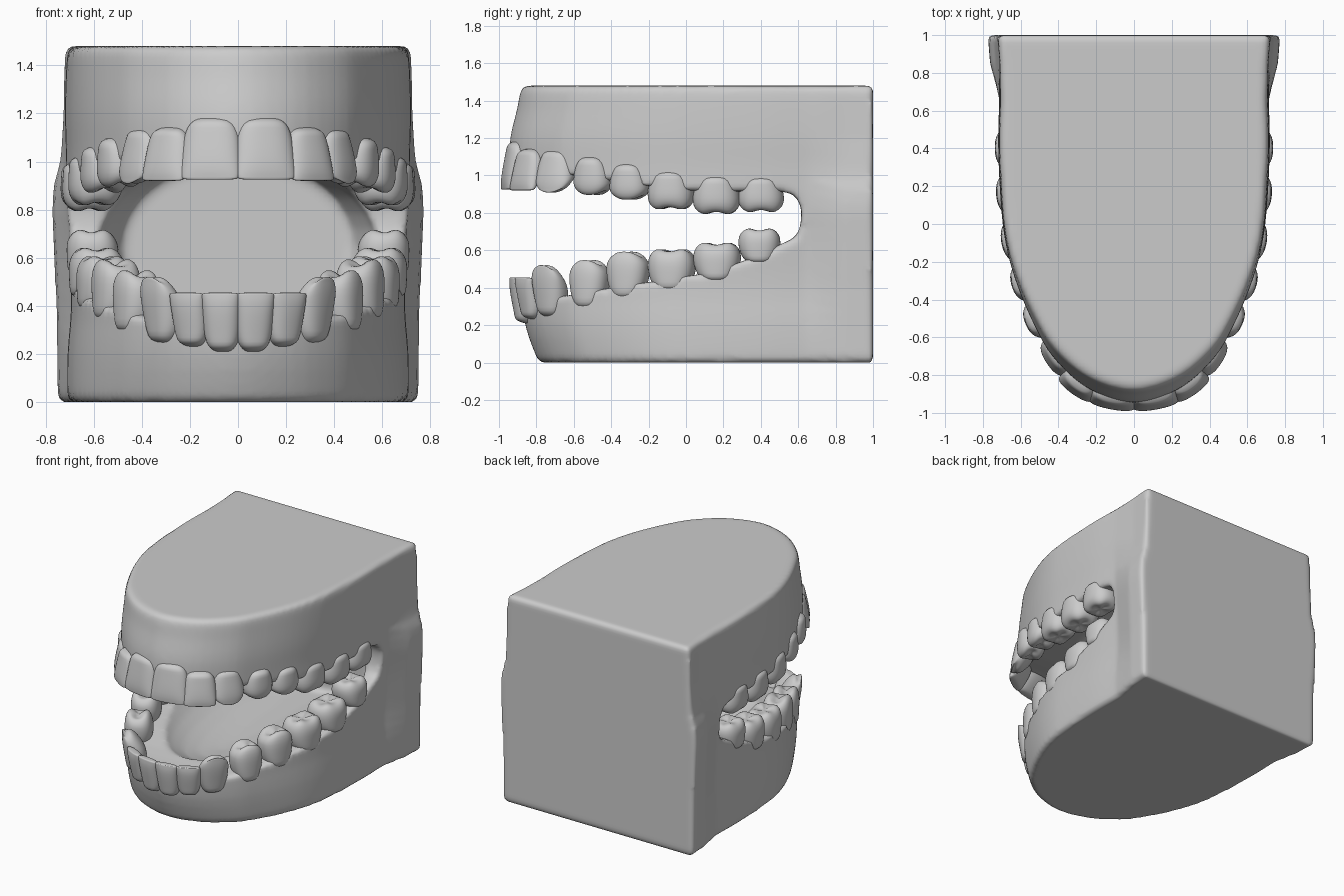
import bpy, bmesh, math
from mathutils import Vector

if "Cube" in bpy.data.objects:
    bpy.data.objects.remove(bpy.data.objects["Cube"])


def smooth_path(pts, n):
    """Catmull-Rom through points, n samples per span."""
    p = [Vector(q) for q in pts]
    p = [2 * p[0] - p[1]] + p + [2 * p[-1] - p[-2]]
    out = []
    for i in range(1, len(p) - 2):
        a, b, c, d = p[i - 1:i + 3]
        for k in range(n):
            t = k / n
            out.append(0.5 * (2 * b + (c - a) * t + (2 * a - 5 * b + 4 * c - d) * t * t
                              + (3 * b - a - 3 * c + d) * t ** 3))
    return out + [p[-2]]


def half_arch(pts, n):
    """Half outline ending on the centre line with a level tangent."""
    path = smooth_path(pts + [(-pts[-2][0], pts[-2][1])], n)[:-n]
    return [(p.x, p.y) for p in path[:-1]] + [(0, path[-1].y)]


def both_sides(half):
    return half + [(-x, y) for x, y in reversed(half) if x > 1e-5]


def new_object(name, bm):
    bmesh.ops.recalc_face_normals(bm, faces=bm.faces)
    for f in bm.faces:
        f.smooth = True
    me = bpy.data.meshes.new(name)
    bm.to_mesh(me)
    bm.free()
    ob = bpy.data.objects.new(name, me)
    bpy.context.collection.objects.link(ob)
    return ob


def loft(bm, rings):
    vs = [[bm.verts.new(p) for p in r] for r in rings]
    for a, b in zip(vs, vs[1:]):
        for i in range(len(a)):
            j = (i + 1) % len(a)
            bm.faces.new((a[i], a[j], b[j], b[i]))
    return vs


def capped_loft(name, rings):
    bm = bmesh.new()
    vs = loft(bm, rings)
    bm.faces.new(vs[0])
    bm.faces.new(vs[-1])
    return new_object(name, bm)


# Dental arch outline, right half, back to front
front_arch = [(.73, .4), (.715, .1), (.69, -.1), (.635, -.3), (.54, -.52), (.43, -.7), (.24, -.86), (0, -.93)]

# Gum block: arch outline lofted through height (z, front y, width factor), with back half widths
levels = smooth_path([(0, -.775, .95), (.03, -.80, .97), (.2, -.86, .97), (.4, -.885, .95), (.65, -.91, .96),
                      (.85, -.93, .98), (1.05, -.945, .98), (1.2, -.94, .985), (1.35, -.905, .98),
                      (1.45, -.885, .97), (1.48, -.86, .95)], 3)
backs = [(0, .74), (.03, .752), (.4, .757), (.8, .775), (.9, .77), (1.0, .74), (1.2, .727), (1.45, .722), (1.48, .71)]
rings = []
for z, front, k in levels:
    for (z0, b0), (z1, b1) in zip(backs, backs[1:]):
        if z0 <= z <= z1 + 1e-4:
            back = b0 + (b1 - b0) * (z - z0) / (z1 - z0)
    half = [(back, 1.0), (back - .012, .85)]
    half += half_arch([(.725 * k, .65)] + [(x * k, y) for x, y in front_arch], 4)
    half = [(x, y * (front / -.93) if y < 0 else y) for x, y in half]
    rings.append([(x, y, z) for x, y in both_sides(half)])
gums = capped_loft("gum_block", rings)

# Bite opening: side profile cut straight across
bite = smooth_path([(-1.2, 1.07), (-.9, 1.06), (-.6, 1.0), (-.2, .945), (.1, .915), (.48, .915), (.58, .89),
                    (.615, .82), (.61, .73), (.58, .67), (.5, .63), (.4, .58), (.15, .49), (-.1, .445),
                    (-.4, .40), (-.7, .35), (-1.2, .33)], 3)
bite_cutter = capped_loft("bite_cutter", [[(x, p.x, p.y) for p in bite] for x in (-1, 1)])

# Mouth cavity: domed palate and floor, narrowing to a flat throat wall
BACK_Y = .85
inner = half_arch([(.48, BACK_Y), (.59, .58), (.56, .3), (.53, 0), (.46, -.3), (.35, -.53), (.2, -.69), (0, -.75)], 3)
rings = []
for i in range(17):
    u = .99 * math.sin(math.pi * (i / 16 - .5))
    s = math.sqrt(1 - u * u)
    ring = []
    for x, y in both_sides(inner):
        yy = BACK_Y + (y - BACK_Y) * s ** .3
        ring.append((x * s, yy, .65 + u * .36 * (1 + .12 * (BACK_Y - yy))))
    rings.append(ring)
cavity_cutter = capped_loft("cavity_cutter", rings)

for cutter in (bite_cutter, cavity_cutter):
    cutter.hide_render = True
    cutter.display_type = 'WIRE'
    m = gums.modifiers.new("cut", 'BOOLEAN')
    m.operation = 'DIFFERENCE'
    m.solver = 'EXACT'
    m.object = cutter
m = gums.modifiers.new("remesh", 'REMESH')
m.mode = 'VOXEL'
m.voxel_size = .019
m.use_smooth_shade = True
m = gums.modifiers.new("soften", 'SMOOTH')
m.factor = .5
m.iterations = 4

# Crown sections from root to tip: (height, width, depth) for incisors, canines, cheek teeth
INCISOR = [(-.08, .35, .4), (0, .64, .6), (.1, .84, .8), (.3, .97, .95), (.6, 1, .9), (.85, 1.01, .62),
           (.97, .99, .42), (1, .9, .3)]
CANINE = [(-.08, .35, .4), (0, .6, .6), (.12, .82, .8), (.35, .97, .95), (.6, 1, .9), (.82, .95, .66),
          (.95, .8, .45), (1, .6, .3)]
CHEEK = [(-.1, .4, .5), (0, .62, .7), (.15, .85, .88), (.42, 1, 1), (.68, 1.02, .98), (.88, .92, .86),
         (1, .72, .64), (.95, .4, .3)]
SECTIONS = (INCISOR, CANINE, CHEEK, CHEEK)
CUSP = (0, .1, .12, 0)


def add_tooth(bm, pos, nrm, width, depth, root, tip, kind):
    h = tip - root
    tan = Vector((-nrm.y, nrm.x))
    lean = .045 if kind < 2 else .012
    rings = []
    for t, w, d in SECTIONS[kind]:
        inset = lean * (1 - t) + (.05 if t < 0 else 0)
        if t > .6:                            # outer face rolls in toward the tip
            inset += .015 if kind < 2 and t > .9 else depth * (1 - d) * (.1 if kind < 2 else .5)
        ring = []
        for k in range(24):
            a = math.tau * k / 24
            c, s = math.cos(a), math.sin(a)
            px = math.copysign(abs(c) ** .83, c) * width * w / 2
            py = (math.copysign(abs(s) ** .83, s) - 1) * depth * d / 2 - inset
            z = root + t * h
            if t > .8:                        # pointed canines, cusps on the cheek teeth
                z -= h * (CUSP[kind] * c * c + (.035 * math.cos(4 * a) if kind == 3 else 0))
            q = pos + tan * px + nrm * py
            ring.append((q.x, q.y, z))
        rings.append(ring)
    vs = loft(bm, rings)
    bm.faces.new(vs[0])
    mid = sum((v.co for v in vs[-1]), Vector()) / 24
    if kind >= 2:
        mid.z -= h * .03
    cap = bm.verts.new(mid)
    for i in range(24):
        bm.faces.new((vs[-1][i], vs[-1][(i + 1) % 24], cap))


def tooth_row(name, teeth):
    """teeth: (outer x, outer y, width, root z, tip z), front to back"""
    bm = bmesh.new()
    depths = (.13, .13, .16, .19, .2, .23, .24, .22)
    kinds = (0, 0, 1, 2, 2, 3, 3, 3)
    pts = [Vector(t[:2]) for t in teeth]
    pts = [Vector((-pts[0].x, pts[0].y))] + pts + [pts[-1] + Vector((0, .25))]
    for i, (x, y, w, root, tip) in enumerate(teeth):
        d = (pts[i + 2] - pts[i]).normalized()
        add_tooth(bm, pts[i + 1], Vector((d.y, -d.x)), w, depths[i], root, tip, kinds[i])
    ob = new_object(name, bm)
    ob.modifiers.new("mirror", 'MIRROR').use_mirror_merge = False
    m = ob.modifiers.new("subdivide", 'SUBSURF')
    m.levels = m.render_levels = 1


# Teeth
tooth_row("upper_teeth", [
    (.124, -.995, .25, 1.17, .925), (.335, -.91, .215, 1.13, .92), (.475, -.745, .225, 1.125, .905),
    (.58, -.535, .21, 1.085, .89), (.655, -.33, .215, 1.05, .865), (.71, -.1, .25, 1.01, .82),
    (.738, .155, .255, .985, .795), (.745, .40, .245, .98, .805)])
tooth_row("lower_teeth", [
    (.08, -.955, .16, .225, .455), (.235, -.905, .16, .245, .455), (.385, -.785, .2, .26, .525),
    (.51, -.56, .215, .305, .555), (.605, -.345, .23, .355, .60), (.675, -.1, .255, .395, .605),
    (.71, .155, .255, .445, .64), (.72, .39, .225, .54, .715)])
